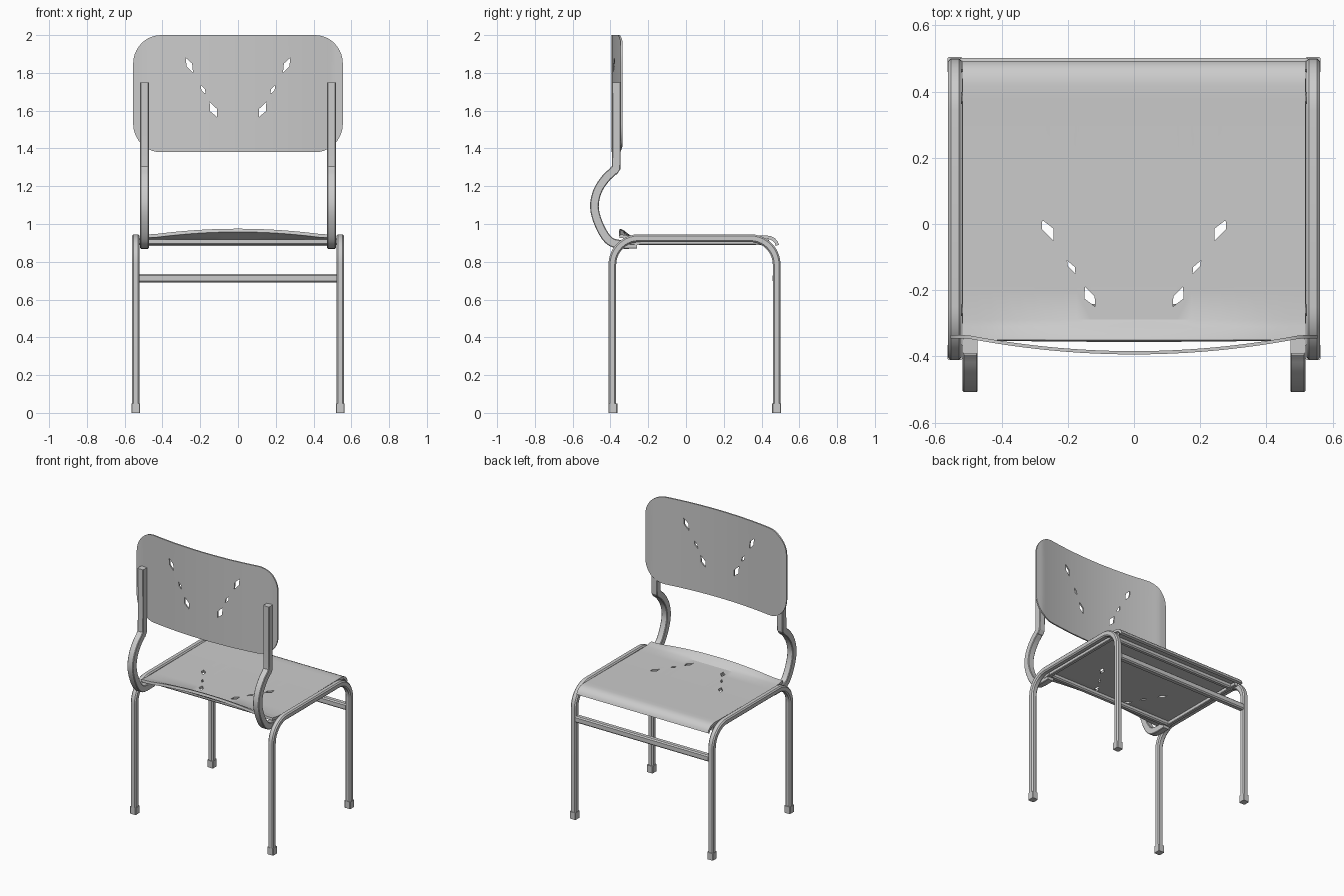
import bpy, bmesh, math
from mathutils import Vector, Matrix

if "Cube" in bpy.data.objects:
    bpy.data.objects.remove(bpy.data.objects["Cube"])


def add_object(name, verts, faces, smooth=True):
    mesh = bpy.data.meshes.new(name)
    mesh.from_pydata(verts, [], faces)
    bm = bmesh.new()
    bm.from_mesh(mesh)
    bmesh.ops.recalc_face_normals(bm, faces=bm.faces)
    bm.to_mesh(mesh)
    bm.free()
    ob = bpy.data.objects.new(name, mesh)
    bpy.context.collection.objects.link(ob)
    if smooth:
        shade(ob)
    return ob


def activate(ob):
    bpy.ops.object.select_all(action='DESELECT')
    ob.select_set(True)
    bpy.context.view_layer.objects.active = ob


def shade(ob):
    activate(ob)
    bpy.ops.object.shade_smooth_by_angle(angle=math.radians(30))


def sweep(name, path, side, w, d, c=0.008):
    """Chamfered rectangular tube along a planar path; w lies along side."""
    path, side = [Vector(p) for p in path], Vector(side)
    a, b = w / 2, d / 2
    section = [(a, b - c), (a - c, b), (c - a, b), (-a, b - c),
               (-a, c - b), (c - a, -b), (a - c, -b), (a, c - b)]
    verts, faces, n = [], [], len(section)
    for i, p in enumerate(path):
        t0 = (p - path[max(i - 1, 0)]).normalized()
        t1 = (path[min(i + 1, len(path) - 1)] - p).normalized()
        t = (t0 + t1).normalized()
        up = side.cross(t).normalized()
        verts += [p + side * u + up * v for u, v in section]
    for i in range(len(path) - 1):
        for j in range(n):
            k = (j + 1) % n
            faces.append((i * n + j, i * n + k, (i + 1) * n + k, (i + 1) * n + j))
    faces += [tuple(range(n)), tuple(range((len(path) - 1) * n, len(path) * n))]
    return add_object(name, verts, faces)


def arc(x, cy, cz, r, a0, a1, n=10):
    angles = [math.radians(a0 + (a1 - a0) * i / n) for i in range(n + 1)]
    return [(x, cy + r * math.cos(a), cz + r * math.sin(a)) for a in angles]


def smooth_path(x, pts, n=4):
    """Catmull-Rom through (y, z) points."""
    out = []
    for i in range(len(pts) - 1):
        p = [Vector(pts[min(max(k, 0), len(pts) - 1)]) for k in range(i - 1, i + 3)]
        for s in range(n):
            t = s / n
            q = 0.5 * (2 * p[1] + (p[2] - p[0]) * t
                       + (2 * p[0] - 5 * p[1] + 4 * p[2] - p[3]) * t * t
                       + (3 * p[1] - p[0] - 3 * p[2] + p[3]) * t ** 3)
            out.append((x, q.x, q.y))
    return out + [(x, *pts[-1])]


def sheet(name, rows, thickness):
    """Solid sheet from a grid of equal-length rows of points."""
    n = len(rows[0])
    verts = [p for row in rows for p in row]
    faces = [(i * n + j, i * n + j + 1, (i + 1) * n + j + 1, (i + 1) * n + j)
             for i in range(len(rows) - 1) for j in range(n - 1)]
    mesh = bpy.data.meshes.new(name)
    mesh.from_pydata(verts, [], faces)
    ob = bpy.data.objects.new(name, mesh)
    bpy.context.collection.objects.link(ob)
    activate(ob)
    mod = ob.modifiers.new('thickness', 'SOLIDIFY')
    mod.thickness, mod.offset = thickness, -1
    bpy.ops.object.modifier_apply(modifier=mod.name)
    return ob


def cut_diamonds(ob, diamonds, place):
    """Cut mirrored diamond holes; place(u, v, depth_sign) gives 3D points."""
    verts, faces = [], []
    for s in (-1, 1):
        for dia in diamonds:
            o = len(verts)
            verts += [place(s * u, v, e) for e in (0, 1) for u, v in dia]
            faces += [(o, o + 1, o + 2, o + 3), (o + 4, o + 5, o + 6, o + 7)]
            faces += [(o + i, o + (i + 1) % 4, o + 4 + (i + 1) % 4, o + 4 + i) for i in range(4)]
    cutter = add_object('hole_cutter', verts, faces, False)
    cutter.hide_render = True
    activate(ob)
    mod = ob.modifiers.new('holes', 'BOOLEAN')
    mod.operation, mod.solver, mod.object = 'DIFFERENCE', 'EXACT', cutter
    bpy.ops.object.modifier_apply(modifier=mod.name)
    bpy.data.objects.remove(cutter)
    shade(ob)


upright = [(-.26, .893), (-.36, .894), (-.415, .92), (-.462, 1.0), (-.485, 1.09),
           (-.468, 1.175), (-.425, 1.242), (-.382, 1.285), (-.369, 1.33), (-.369, 1.75)]

for s, label in ((-1, 'left'), (1, 'right')):
    # Bent tube with the front leg, seat rail and back leg
    x = s * .541
    path = ([(x, -.39, .02)] + arc(x, -.25, .785, .14, 180, 90)
            + arc(x, .34, .785, .14, 90, 0) + [(x, .48, .02)])
    sweep(label + '_leg_frame', path, (1, 0, 0), .041, .041)
    # Rubber feet
    for y, end in ((-.387, 'back'), (.48, 'front')):
        sweep(f'{label}_{end}_foot', [(x, y, 0), (x, y, .05)], (1, 0, 0), .046, .048, .004)
    # Curved backrest support
    sweep(label + '_back_support', smooth_path(s * .495, upright), (1, 0, 0), .046, .046, .004)
    # Seat side support
    sweep(label + '_seat_bar', [(s * .507, -.30, .904), (s * .507, .44, .904)],
          (1, 0, 0), .026, .028, .004)

# Cross bars under the seat and between the front legs
for name, y, z, w, d in (('front_stretcher', .48, .713, .042, .045),
                         ('front_seat_rail', .38, .908, .036, .036),
                         ('back_seat_rail', -.26, .908, .036, .036)):
    sweep(name, [(-.525, y, z), (.525, y, z)], (0, 1, 0), w, d)

# Seat with arched back lip and rolled front edge
profile = [(-.35, .945, 1), (-.332, .943, .85), (-.31, .939, .4), (-.288, .936, 0),
           (-.2, .935, 0), (.38, .939, 0), (.42, .94, 0), (.448, .936, 0),
           (.47, .925, 0), (.486, .907, 0), (.492, .89, 0)]
rows = []
for y, z, lip in profile:
    row = []
    for i in range(25):
        x = -.518 + 1.036 * i / 24
        row.append((x, y, z + lip * .03 * max(0, 1 - (x / .45) ** 2)))
    rows.append(row[::-1])
seat = sheet('seat', rows, -.018)
if max(v.co.z for v in seat.data.vertices) > .98:
    seat.location.z = -.018
cut_diamonds(seat, [[(.277, .012), (.243, -.014), (.243, -.05), (.278, -.016)],
                    [(.202, -.11), (.179, -.13), (.177, -.15), (.2, -.127)],
                    [(.148, -.19), (.119, -.218), (.117, -.25), (.15, -.225)]],
             lambda u, v, e: (u, v, .8 + .3 * e))

# Backrest: rounded rectangle bowed towards the back
half, r = .555, .15
right = [(half - r) * i / 10 for i in range(10)]
right += [half - r + r * math.sin(math.pi / 2 * i / 10) for i in range(11)]
xs = [-x for x in right[:0:-1]] + right
rows = []
for x in xs:
    k = max(0, abs(x) - (half - r))
    drop = r - math.sqrt(max(0, r * r - k * k))
    y = -.384 + .048 * min(1, abs(x) / .5) ** 2
    top, bottom = 2 - drop, 1.38 + drop
    rows.append([(x, y, bottom + (top - bottom) * j / 4) for j in range(5)])
back = sheet('backrest', rows, .01)
cut_diamonds(back, [[(.277, 1.88), (.243, 1.85), (.238, 1.8), (.272, 1.835)],
                    [(.197, 1.737), (.176, 1.715), (.171, 1.688), (.194, 1.708)],
                    [(.15, 1.645), (.112, 1.61), (.112, 1.567), (.148, 1.597)]],
             lambda u, v, e: (u, -.5 + .3 * e, v))
